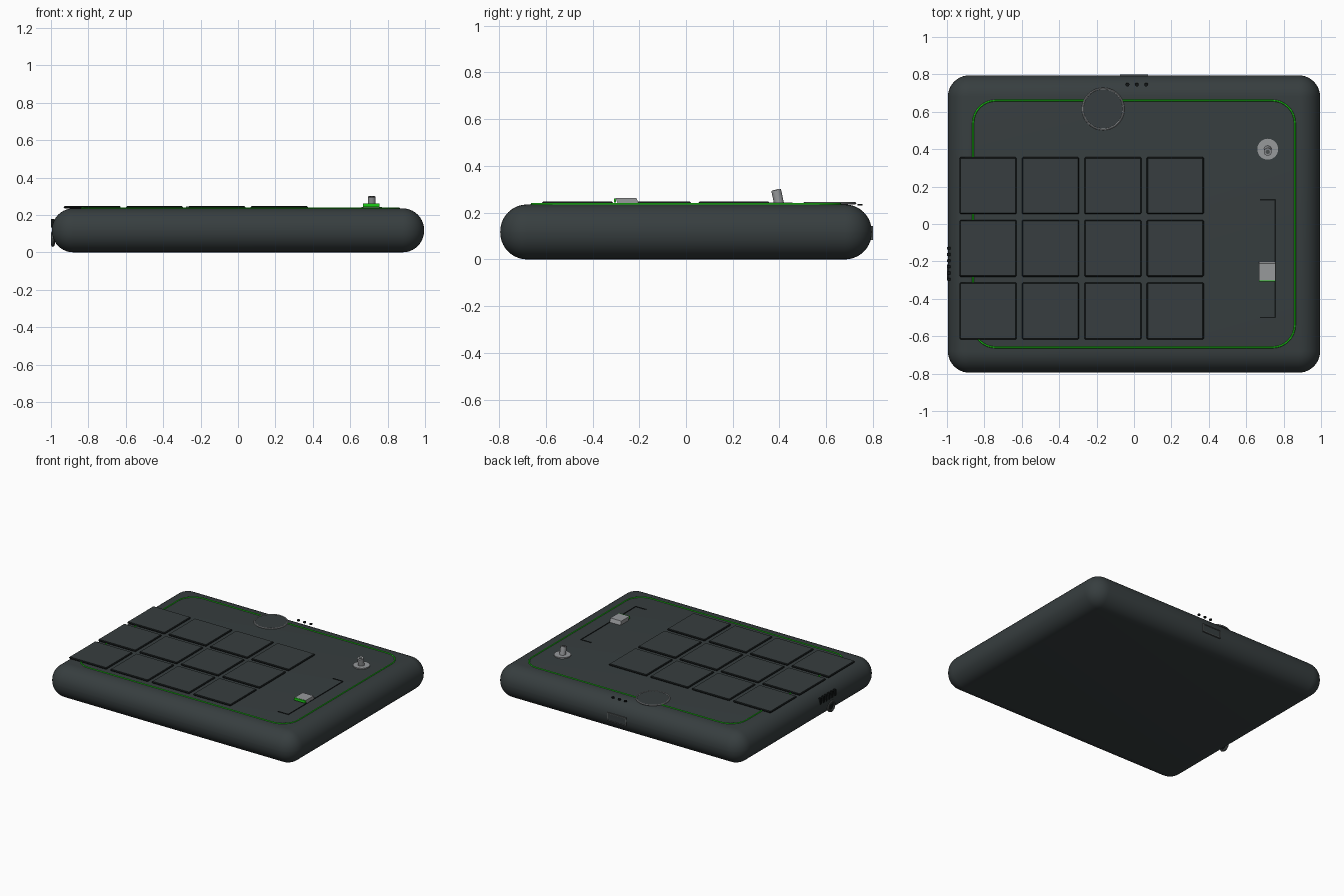
import bpy, bmesh, math
from mathutils import Matrix, Vector

old = bpy.data.objects.get("Cube")
if old:
    bpy.data.objects.remove(old, do_unlink=True)


def material(name, r, g, b):
    m = bpy.data.materials.new(name)
    m.use_nodes = True
    m.diffuse_color = (r, g, b, 1)
    m.node_tree.nodes["Principled BSDF"].inputs["Base Color"].default_value = (r, g, b, 1)
    return m


CHARCOAL = material("charcoal", 0.038, 0.048, 0.05)
BLACK = material("black", 0.006, 0.008, 0.008)
GREY = material("grey", 0.31, 0.32, 0.33)
STEEL = material("dark_steel", 0.09, 0.1, 0.1)
GREEN = material("green", 0.012, 0.62, 0.008)


def finish(name, bm, *mats):
    mesh = bpy.data.meshes.new(name)
    bm.normal_update()
    bm.to_mesh(mesh)
    bm.free()
    for m in mats:
        mesh.materials.append(m)
    ob = bpy.data.objects.new(name, mesh)
    bpy.context.collection.objects.link(ob)
    return ob


def smooth(ob):
    bpy.ops.object.select_all(action='DESELECT')
    ob.select_set(True)
    bpy.context.view_layer.objects.active = ob
    bpy.ops.object.shade_smooth_by_angle(angle=math.radians(35))


def box_mesh(loc, size, bevel=0, segments=1):
    bm = bmesh.new()
    bmesh.ops.create_cube(bm, size=1, matrix=Matrix.Translation(loc) @ Matrix.Diagonal((*size, 1)))
    if bevel:
        bmesh.ops.bevel(bm, geom=bm.edges[:], offset=bevel, segments=segments,
                        profile=0.5, affect='EDGES')
    return bm


def box(name, loc, size, mat, bevel=0, segments=1):
    return finish(name, box_mesh(loc, size, bevel, segments), mat)


def cylinder(name, loc, radius, depth, mat, rot=None):
    bm = bmesh.new()
    matrix = Matrix.Translation(loc) @ (rot or Matrix())
    bmesh.ops.create_cone(bm, cap_ends=True, segments=32, radius1=radius, radius2=radius,
                          depth=depth, matrix=matrix)
    ob = finish(name, bm, mat)
    smooth(ob)
    return ob


def torus(name, loc, radius, thick, mat, rot=None, steps=48, sides=8):
    # A small circle of points spun round the local z axis
    bm = bmesh.new()
    ring = [bm.verts.new((radius + thick * math.cos(a), 0, thick * math.sin(a)))
            for a in (math.tau * i / sides for i in range(sides))]
    edges = [bm.edges.new((ring[i], ring[(i + 1) % sides])) for i in range(sides)]
    bmesh.ops.spin(bm, geom=ring + edges, cent=(0, 0, 0), axis=(0, 0, 1),
                   angle=math.tau, steps=steps, use_merge=True)
    bmesh.ops.remove_doubles(bm, verts=bm.verts[:], dist=0.0001)
    bmesh.ops.recalc_face_normals(bm, faces=bm.faces[:])
    bmesh.ops.transform(bm, matrix=Matrix.Translation(loc) @ (rot or Matrix()), verts=bm.verts[:])
    ob = finish(name, bm, mat)
    smooth(ob)
    return ob


TOP = 0.235
SIDEWAYS = Matrix.Rotation(math.pi / 2, 4, 'Y')

# Rounded slab body
body = box("body", (0, 0, TOP / 2), (1.99, 1.59, TOP), CHARCOAL, 0.115, 10)
smooth(body)

# Glowing outline: rounded rectangle tube on the top face
corner = 0.12
curve = bpy.data.curves.new("light_outline", 'CURVE')
curve.dimensions = '3D'
curve.bevel_depth = 0.005
curve.bevel_resolution = 1
path = []
for k, (sx, sy) in enumerate(((1, 1), (-1, 1), (-1, -1), (1, -1))):
    for i in range(9):
        a = math.pi / 2 * (k + i / 8)
        path.append((sx * (0.86 - corner) + corner * math.cos(a),
                     sy * (0.66 - corner) + corner * math.sin(a), TOP + 0.001, 1))
spline = curve.splines.new('POLY')
spline.points.add(len(path) - 1)
for point, co in zip(spline.points, path):
    point.co = co
spline.use_cyclic_u = True
curve.materials.append(GREEN)
bpy.context.collection.objects.link(bpy.data.objects.new("light_outline", curve))

# Key grid: charcoal tops with dark chamfered edges
for row in range(3):
    for col in range(4):
        loc = (-0.78 + col * 0.3335, 0.205 - row * 0.335, 0.241)
        bm = box_mesh(loc, (0.305, 0.305, 0.014), 0.006)
        bm.normal_update()
        for f in bm.faces:
            f.material_index = 0 if f.normal.z > 0.9 else 1
        finish(f"key_{row + 1}_{col + 1}", bm, CHARCOAL, BLACK)

# Round dial with a thin grey rim
cylinder("dial", (-0.165, 0.615, 0.238), 0.11, 0.008, CHARCOAL)
torus("dial_rim", (-0.165, 0.615, 0.24), 0.109, 0.005, GREY)

# Small joystick, leaning toward the front
lean = Matrix.Rotation(math.radians(12), 4, 'X')
stick = Vector((0.715, 0.392, 0.268))
cylinder("stick_base", (0.715, 0.4, 0.238), 0.056, 0.01, GREY)
cylinder("stick", stick, 0.021, 0.06, GREY, lean)
cylinder("stick_dimple", stick + lean @ Vector((0, 0, 0.03)), 0.011, 0.003, STEEL, lean)

# Slider: bracket-shaped track, knob and green front edge
box("slider_track", (0.755, -0.185, TOP), (0.007, 0.63, 0.006), BLACK)
for name, y in (("slider_stop_front", -0.5), ("slider_stop_back", 0.13)):
    box(name, (0.715, y, TOP), (0.085, 0.007, 0.006), BLACK)
bm = box_mesh((0.713, -0.257, 0.247), (0.088, 0.09, 0.03))
for v in bm.verts:
    if v.co.z < 0.24:
        v.co.y += 0.012
finish("slider_knob", bm, GREY)
box("slider_mark", (0.713, -0.304, 0.252), (0.088, 0.009, 0.018), GREEN)

# Indicator dots near the back edge
for i in range(3):
    cylinder(f"indicator_{i + 1}", (-0.035 + i * 0.05, 0.745, 0.234), 0.01, 0.008, BLACK)

# Back port: shallow frame made of four bars round a dark plate
box("port_plate", (0, 0.794, 0.112), (0.14, 0.005, 0.05), CHARCOAL)
for sign in (-1, 1):
    box("port_bar", (0, 0.795, 0.112 + sign * 0.027), (0.15, 0.01, 0.006), STEEL)
    box("port_end", (sign * 0.072, 0.795, 0.112), (0.006, 0.01, 0.054), STEEL)

# Side socket and the row of slits above it
torus("socket_ring", (-0.99, -0.255, 0.072), 0.034, 0.009, STEEL, SIDEWAYS)
cylinder("socket_hole", (-0.985, -0.255, 0.072), 0.03, 0.012, BLACK, SIDEWAYS)
for i in range(6):
    box(f"side_slit_{i + 1}", (-0.99, -0.13 - i * 0.033, 0.155), (0.018, 0.014, 0.045), BLACK)
